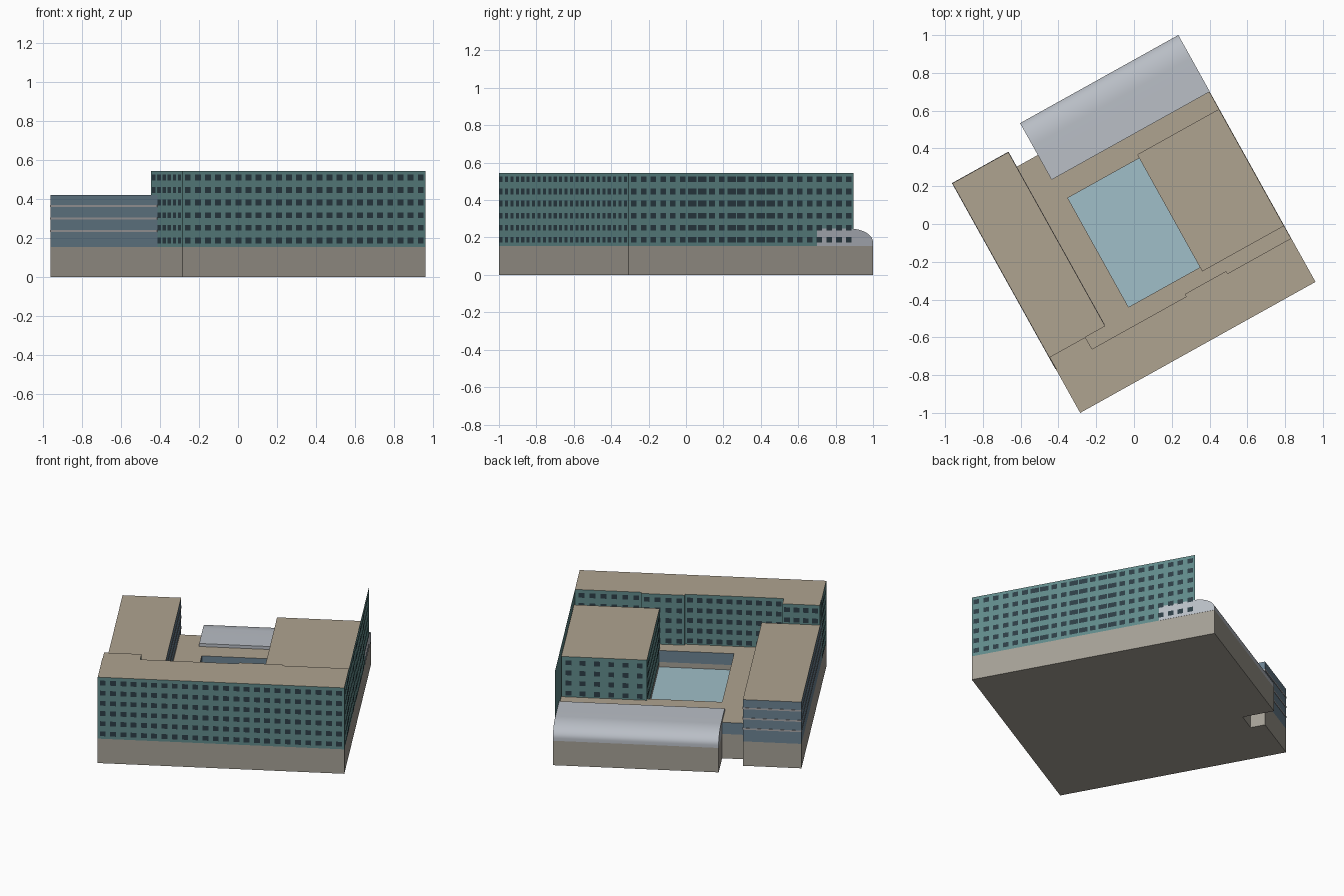
import bpy, bmesh, math
from mathutils import Vector

if "Cube" in bpy.data.objects:
    bpy.data.objects.remove(bpy.data.objects["Cube"])

ANG = math.radians(29.1)
CA, SA = math.cos(ANG), math.sin(ANG)


def P(u, v, z):
    # site coordinates (u along the street front, v into the depth) to world
    return Vector((-0.285 + u * CA - v * SA, -1.0 + u * SA + v * CA, z))


def mat(name, r, g, b):
    m = bpy.data.materials.new(name)
    m.diffuse_color = (r ** 2.2, g ** 2.2, b ** 2.2, 1)
    m.use_nodes = True
    m.node_tree.nodes["Principled BSDF"].inputs["Base Color"].default_value = m.diffuse_color
    return m


STONE = mat("stone", .64, .62, .58)
ROOF = mat("roof", .68, .635, .56)
TEAL = mat("teal_wall", .38, .54, .54)
BLUE = mat("blue_wall", .42, .51, .57)
GLASS = mat("window", .19, .25, .28)
BAND = mat("band", .66, .65, .66)
METAL = mat("metal_roof", .72, .74, .77)
COURT = mat("courtyard_glass", .62, .74, .78)


def finish(name, bm, *mats):
    me = bpy.data.meshes.new(name)
    bm.to_mesh(me)
    bm.free()
    for m in mats:
        me.materials.append(m)
    ob = bpy.data.objects.new(name, me)
    bpy.context.collection.objects.link(ob)
    return ob


def prism(name, poly, z0, z1, wall, top):
    # counter-clockwise footprint extruded upward, with its own roof colour
    bm = bmesh.new()
    lo = [bm.verts.new(P(u, v, z0)) for u, v in poly]
    hi = [bm.verts.new(P(u, v, z1)) for u, v in poly]
    n = len(poly)
    bm.faces.new(lo[::-1])
    bm.faces.new(hi).material_index = 1
    for i in range(n):
        j = (i + 1) % n
        bm.faces.new((lo[i], lo[j], hi[j], hi[i]))
    return finish(name, bm, wall, top)


def rect(u0, v0, u1, v1):
    return [(u0, v0), (u1, v0), (u1, v1), (u0, v1)]


ROWS = [.188 + .0645 * i for i in range(6)]


def windows(name, a, b, n, rows, w=.034, wide=()):
    # grid of panes just outside the wall a-b (outside is on the right)
    a, b = Vector(a), Vector(b)
    d = (b - a).normalized()
    off = Vector((d.y, -d.x)) * .003
    bm = bmesh.new()
    for i in range(n):
        c = a + (b - a) * ((i + .5) / n) + off
        h = d * (.026 if i in wide else w / 2)
        for z in rows:
            pts = ((c - h, z - .015), (c + h, z - .015), (c + h, z + .015), (c - h, z + .015))
            bm.faces.new([bm.verts.new(P(q.x, q.y, zz)) for q, zz in pts])
    return finish(name, bm, GLASS)


# podium and raised deck, both pierced by the courtyard
podium = prism("podium", [(0, 0), (1.426, 0), (1.426, 1.495), (.468, 1.495), (.468, 1.302),
                          (.339, 1.302), (.339, 1.391), (0, 1.391)], 0, .155, STONE, ROOF)
deck = prism("deck_storey", rect(.33, .255, 1.4245, 1.302), .155, .228, BLUE, ROOF)
deck_link = prism("deck_corner", rect(.21, .255, .33, .345), .155, .228, BLUE, ROOF)
cutter = prism("courtyard_cutter", rect(.496, .365, .93, 1.026), .12, .4, STONE, STONE)
cutter.hide_render = True
for ob in (podium, deck):
    m = ob.modifiers.new("courtyard", 'BOOLEAN')
    m.operation = 'DIFFERENCE'
    m.solver = 'EXACT'
    m.object = cutter
    bpy.context.view_layer.objects.active = ob
    bpy.ops.object.modifier_apply(modifier=m.name)
bpy.data.objects.remove(cutter)
prism("courtyard_floor", rect(.496, .365, .93, 1.026), .118, .124, COURT, COURT)

# tall street wing with a rear bay and corner block
prism("street_wing", rect(0, 0, 1.426, .265), .155, .545, TEAL, ROOF)
prism("rear_bay", rect(.79, .26, 1.04, .28), .155, .545, TEAL, ROOF)
prism("corner_block", rect(.002, .26, .219, .337), .155, .545, TEAL, ROOF)
windows("street_windows", (0, 0), (1.426, 0), 24, ROWS)
windows("wing_left_windows", (0, .265), (0, 0), 5, ROWS)
windows("corner_left_windows", (.002, .337), (.002, .265), 1, ROWS[4:])
windows("corner_back_windows", (.219, .337), (.002, .337), 4, ROWS[4:])
windows("rear_windows_right", (1.42, .265), (1.04, .265), 6, ROWS[1:])
windows("rear_windows_bay", (1.04, .28), (.79, .28), 4, ROWS[1:])
windows("rear_windows_left", (.79, .265), (.219, .265), 10, ROWS[1:])

# free-standing thin facade along the right side
bm = bmesh.new()
bm.faces.new([bm.verts.new(P(1.426, v, z)) for v, z in
              ((.265, .155), (1.375, .155), (1.375, .545), (.265, .545))])
finish("side_facade", bm, TEAL)
windows("side_windows", (1.426, 0), (1.426, 1.375), 23, ROWS, wide=(6, 7, 10, 11, 13, 14))

# rear right block
prism("rear_block", rect(.929, .34, 1.424, 1.048), .155, .483, TEAL, ROOF)
windows("block_back_windows", (1.424, 1.048), (.929, 1.048), 6, ROWS[1:5])
windows("block_left_windows", (.929, 1.048), (.929, .34), 12, ROWS[1:5])
windows("block_front_windows", (.929, .34), (1.424, .34), 8, ROWS[1:5])

# low left wing with horizontal bands
prism("left_wing", [(0, .262), (.215, .262), (.215, .337), (.339, .337), (.339, 1.391), (0, 1.391)],
      .155, .42, BLUE, ROOF)
for i, z in enumerate((.235, .30, .365)):
    prism(f"wall_band_{i + 1}", [(-.002, .265), (.1, .265), (.1, .345), (.341, .345),
                                 (.341, 1.393), (-.002, 1.393)], z - .005, z + .005, BAND, BAND)

# metal roofed hall with a rounded back edge
prof = [(1.152, .155), (1.152, .247)]
for i in range(13):
    t = math.pi / 2 * i / 12
    prof.append((1.355 + .14 * math.sin(t), .172 + .075 * math.cos(t)))
prof.append((1.495, .155))
bm = bmesh.new()
le = [bm.verts.new(P(.468, v, z)) for v, z in prof]
ri = [bm.verts.new(P(1.427, v, z)) for v, z in prof]
bm.faces.new(le)
bm.faces.new(ri)
for i in range(len(prof)):
    j = (i + 1) % len(prof)
    bm.faces.new((le[i], ri[i], ri[j], le[j]))
bmesh.ops.recalc_face_normals(bm, faces=bm.faces)
hall = finish("rounded_hall_roof", bm, METAL)
bpy.ops.object.select_all(action='DESELECT')
hall.select_set(True)
bpy.context.view_layer.objects.active = hall
bpy.ops.object.shade_smooth_by_angle(angle=math.radians(30))
